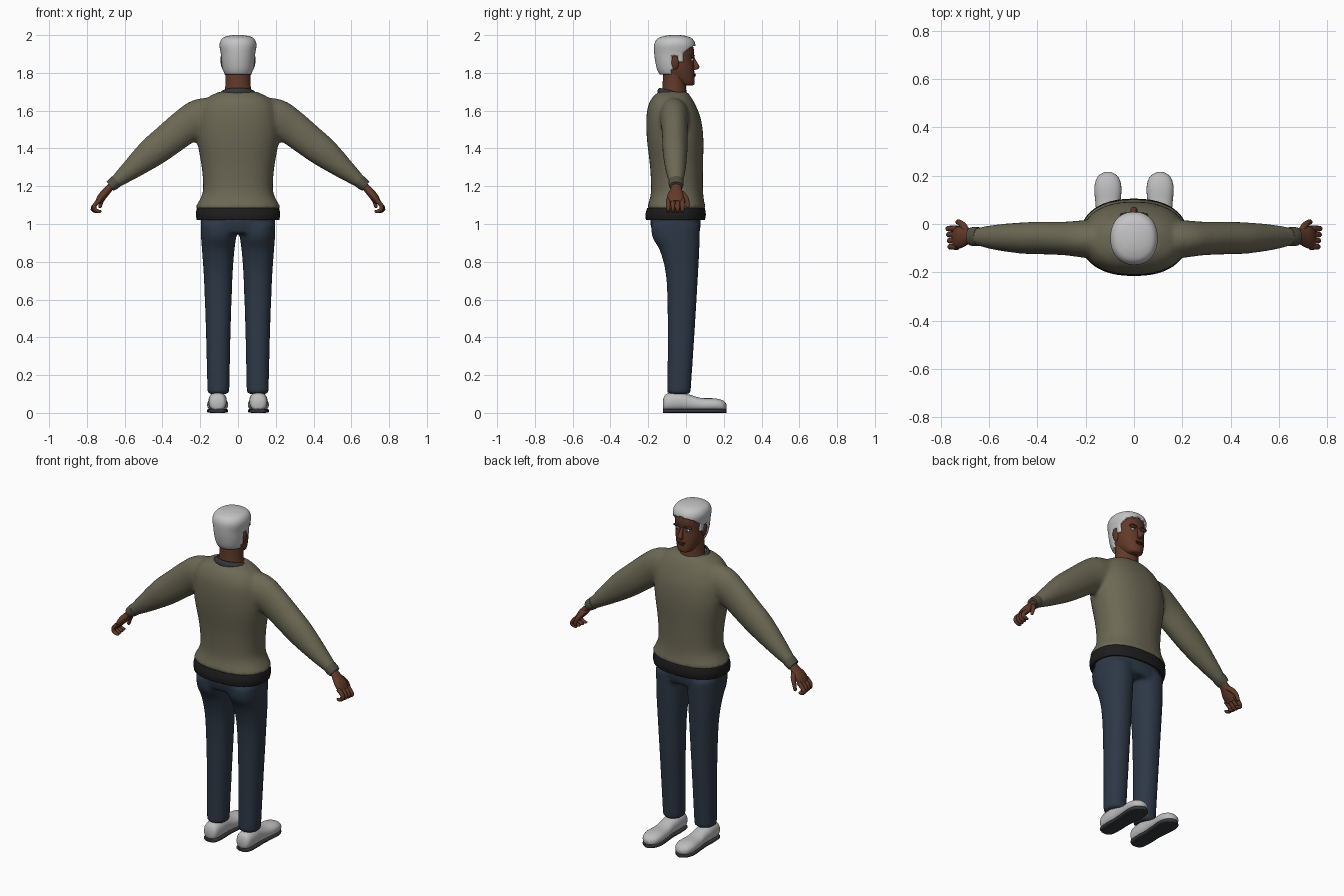
import bpy, bmesh
from math import sin, cos, tau, radians
from mathutils import Vector, Matrix

if "Cube" in bpy.data.objects:
    bpy.data.objects.remove(bpy.data.objects["Cube"])

X, Y, Z = Vector((1, 0, 0)), Vector((0, 1, 0)), Vector((0, 0, 1))


def material(name, r, g, b):
    m = bpy.data.materials.new(name)
    m.use_nodes = True
    m.diffuse_color = (r, g, b, 1)
    bsdf = m.node_tree.nodes["Principled BSDF"]
    bsdf.inputs["Base Color"].default_value = (r, g, b, 1)
    bsdf.inputs["Roughness"].default_value = 0.9
    return m


OLIVE = material("olive knit", .15, .14, .09)
DARK_OLIVE = material("dark olive cuff", .085, .082, .055)
NAVY = material("navy cloth", .026, .04, .062)
SKIN = material("brown skin", .12, .042, .022)
HAIR = material("grey hair", .55, .55, .56)
SHOE = material("pale shoe", .52, .51, .51)
COLLAR = material("charcoal collar", .035, .038, .043)
BLACK = material("black cloth", .012, .012, .013)
EYE = material("eye white", .7, .68, .65)
LIP = material("dark lip", .07, .022, .014)


def smooth_keys(keys, steps):
    """Catmull-Rom interpolation through the key sections."""
    k = [Vector(v) for v in keys]
    k = [k[0]] + k + [k[-1]]
    out = []
    for a, b, c, d in zip(k, k[1:], k[2:], k[3:]):
        for i in range(steps):
            t = i / steps
            out.append(b + (c - a) * (t / 2) + (a * 2 - b * 5 + c * 4 - d) * (t * t / 2)
                       + (b * 3 - a - c * 3 + d) * (t ** 3 / 2))
    return out + [k[-1]]


def loft(bm, keys, side=X, normal=None, n=32, steps=4, p=2.0, cap=True):
    """Skin rounded sections; a key is x, y, z, radius along side, other radius."""
    ks = smooth_keys(keys, steps)
    pts = [Vector(k[:3]) for k in ks]
    rings = []
    for i, k in enumerate(ks):
        t = normal or pts[min(i + 1, len(ks) - 1)] - pts[max(i - 1, 0)]
        t = t.normalized()
        u = (side - t * side.dot(t)).normalized()
        v = t.cross(u)
        ring = []
        for j in range(n):
            c, s = cos(tau * j / n), sin(tau * j / n)
            c = abs(c) ** (2 / p) * (1 if c > 0 else -1)
            s = abs(s) ** (2 / p) * (1 if s > 0 else -1)
            ring.append(bm.verts.new(pts[i] + u * (c * k[3]) + v * (s * k[4])))
        rings.append(ring)
    for a, b in zip(rings, rings[1:]):
        for j in range(n):
            bm.faces.new((a[j], a[j - 1], b[j - 1], b[j]))
    if cap:
        bm.faces.new(rings[0])
        bm.faces.new(rings[-1])


def ball(bm, centre, size, tilt=0):
    m = Matrix.Translation(centre) @ Matrix.Rotation(radians(tilt), 4, 'Y') @ Matrix.Diagonal((*size, 1))
    bmesh.ops.create_uvsphere(bm, u_segments=16, v_segments=10, radius=1, matrix=m)


def finish(bm, name, mat, voxel=0, thick=0):
    bmesh.ops.recalc_face_normals(bm, faces=bm.faces)
    me = bpy.data.meshes.new(name)
    bm.to_mesh(me)
    bm.free()
    me.materials.append(mat)
    ob = bpy.data.objects.new(name, me)
    bpy.context.collection.objects.link(ob)
    bpy.ops.object.select_all(action='DESELECT')
    ob.select_set(True)
    bpy.context.view_layer.objects.active = ob
    bpy.ops.object.shade_smooth_by_angle(angle=radians(50))
    if voxel:
        r = ob.modifiers.new("blend", 'REMESH')
        r.mode, r.voxel_size, r.use_smooth_shade = 'VOXEL', voxel, True
        s = ob.modifiers.new("soften", 'SMOOTH')
        s.factor, s.iterations = .5, 6
    if thick:
        s = ob.modifiers.new("thickness", 'SOLIDIFY')
        s.thickness, s.offset = thick, -1
    return ob


def slabs(rows, x=0):
    """Level sections from rows of height, half width, back, front."""
    return [(x, (b + f) / 2, z, w, (f - b) / 2) for z, w, b, f in rows]


def flip(keys, s):
    return [(k[0] * s, *k[1:]) for k in keys]


# Sweater: body and both sleeves blended into one skin
bm = bmesh.new()
loft(bm, slabs([(1.075, .21, -.19, .09), (1.09, .224, -.205, .103), (1.12, .207, -.195, .096),
                (1.18, .185, -.185, .09), (1.3, .192, -.19, .09), (1.45, .217, -.207, .092),
                (1.55, .217, -.21, .08), (1.62, .2, -.202, .055), (1.67, .16, -.178, .028),
                (1.7, .1, -.145, .005)]), normal=Z, n=48, p=2.3)
sleeve = [(.1, -.065, 1.57, .08, .1), (.2, -.062, 1.558, .078, .105), (.28, -.06, 1.515, .07, .094),
          (.37, -.058, 1.445, .068, .087), (.46, -.058, 1.375, .065, .079),
          (.57, -.055, 1.285, .053, .054), (.655, -.052, 1.217, .036, .032)]
for s in (1, -1):
    loft(bm, flip(sleeve, s), side=Y)
finish(bm, "sweater", OLIVE, voxel=.011)

# Undershirt hem below the sweater
bm = bmesh.new()
loft(bm, slabs([(1.02, .218, -.212, .1), (1.05, .223, -.215, .105), (1.085, .218, -.205, .1)]),
     normal=Z, n=48, p=2.3, cap=False)
finish(bm, "shirt_hem", BLACK, thick=.02)

# Ribbed collar, lower at the front
bm = bmesh.new()
loft(bm, [(0, -.06, 1.67, .1, .095), (0, -.06, 1.685, .1, .093), (0, -.062, 1.7, .088, .083),
          (0, -.062, 1.702, .077, .075)], normal=Vector((0, .25, 1)), cap=False)
finish(bm, "collar", COLLAR, thick=.01)

# Trousers: hips and legs blended
bm = bmesh.new()
loft(bm, slabs([(1.06, .19, -.185, .075), (1.0, .197, -.188, .078), (.95, .185, -.175, .07)]),
     normal=Z, n=40, p=2.3)
for s in (1, -1):
    leg = [(s * (i + o) / 2, (b + f) / 2, z, (o - i) / 2, (f - b) / 2) for z, i, o, b, f in (
        (1.0, .008, .198, -.185, .075), (.93, .01, .196, -.178, .073), (.85, .02, .19, -.135, .07),
        (.7, .03, .18, -.103, .062), (.4, .04, .169, -.097, .044), (.1, .046, .162, -.1, .024))]
    loft(bm, leg, normal=Z, p=2.2)
finish(bm, "trousers", NAVY, voxel=.011)

# Shoes and soles
last = [(-.122, .022, .045, .022), (-.105, .043, .055, .045), (-.04, .049, .06, .05),
        (.02, .047, .053, .043), (.08, .051, .044, .035), (.15, .056, .043, .034),
        (.195, .043, .038, .028), (.215, .014, .033, .012)]
for s, tag in ((1, "left"), (-1, "right")):
    bm = bmesh.new()
    loft(bm, [(s * .108, y, z, w, h) for y, w, z, h in last], normal=Y, n=24, p=2.3)
    finish(bm, tag + "_shoe", SHOE)
    bm = bmesh.new()
    loft(bm, [(s * .108, y, .011, w, .011) for y, w, z, h in last], normal=Y, n=24, p=4)
    finish(bm, tag + "_sole", COLLAR)

    # Cuff and hand
    bm = bmesh.new()
    loft(bm, flip([(.642, -.052, 1.228, .039, .034), (.66, -.052, 1.213, .04, .034),
                   (.677, -.052, 1.2, .037, .03)], s), side=Y, n=20)
    finish(bm, tag + "_cuff", DARK_OLIVE)
    bm = bmesh.new()
    loft(bm, flip([(.655, -.052, 1.217, .026, .02), (.685, -.052, 1.185, .03, .02),
                   (.72, -.056, 1.145, .045, .022), (.742, -.056, 1.115, .042, .015)], s), side=Y, n=20)
    for i in range(4):
        y, tip = -.094 + .025 * i, .004 * i
        loft(bm, flip([(.73, y, 1.128, .013, .013), (.758, y, 1.1, .012, .012),
                       (.758 + tip, y, 1.077, .011, .011), (.735 + tip, y, 1.066, .009, .009),
                       (.723 + tip, y, 1.07, .004, .004)], s), side=Y, n=10, steps=3)
    loft(bm, flip([(.685, -.045, 1.178, .014, .014), (.705, -.01, 1.15, .015, .014),
                   (.722, .006, 1.12, .012, .011), (.73, .008, 1.092, .01, .009),
                   (.731, .007, 1.085, .003, .003)], s), side=Y, n=10, steps=3)
    finish(bm, tag + "_hand", SKIN)

# Head with neck, nose and ears
bm = bmesh.new()
loft(bm, slabs([(1.66, .078, -.135, .01), (1.72, .068, -.125, 0), (1.8, .066, -.122, 0)]), normal=Z)
loft(bm, slabs([(1.733, .025, -.01, .035), (1.742, .042, -.04, .045), (1.775, .062, -.1, .046),
                (1.82, .076, -.135, .043), (1.87, .081, -.145, .039), (1.92, .085, -.15, .042),
                (1.96, .08, -.14, .028), (1.985, .05, -.11, 0)]), normal=Z, p=2.2)
loft(bm, [(0, .036, 1.882, .007, .008), (0, .045, 1.86, .009, .012), (0, .055, 1.835, .014, .016),
          (0, .052, 1.822, .015, .014), (0, .044, 1.816, .006, .005)], normal=Z, n=14)
for s in (1, -1):
    ball(bm, (s * .083, -.058, 1.853), (.009, .02, .037), s * 10)
    ball(bm, (s * .034, .034, 1.886), (.026, .011, .008))
finish(bm, "head", SKIN)


# Hair: a shell trimmed along the hairline
def hairline(y):
    if y < -.075:
        return 1.795
    if y < -.042:
        return 1.89
    if y < -.012:
        return 1.855
    return 1.91 + .6 * (y + .012)


bm = bmesh.new()
loft(bm, slabs([(1.78, .066, -.132, .03), (1.81, .08, -.15, .045), (1.85, .087, -.161, .047),
                (1.9, .091, -.168, .049), (1.95, .098, -.168, .05), (1.98, .086, -.152, .034),
                (1.994, .06, -.12, .005), (2.0, .025, -.085, -.03)]), normal=Z, n=48, steps=6, p=2.2)
low = [f for f in bm.faces if f.calc_center_median().z < hairline(f.calc_center_median().y)]
bmesh.ops.delete(bm, geom=low, context='FACES')
finish(bm, "hair", HAIR, thick=.014)

# Face details
for s, tag in ((1, "left"), (-1, "right")):
    for name, mat, centre, size in (
            ("eye", EYE, (.033, .032, 1.869), (.013, .008, .007)),
            ("pupil", BLACK, (.033, .038, 1.869), (.005, .004, .005)),
            ("eyebrow", COLLAR, (.034, .041, 1.891), (.022, .006, .004))):
        bm = bmesh.new()
        ball(bm, (s * centre[0], *centre[1:]), size)
        finish(bm, tag + "_" + name, mat)
bm = bmesh.new()
ball(bm, (0, .043, 1.793), (.026, .009, .005))
ball(bm, (0, .043, 1.784), (.021, .009, .006))
finish(bm, "lips", LIP)
